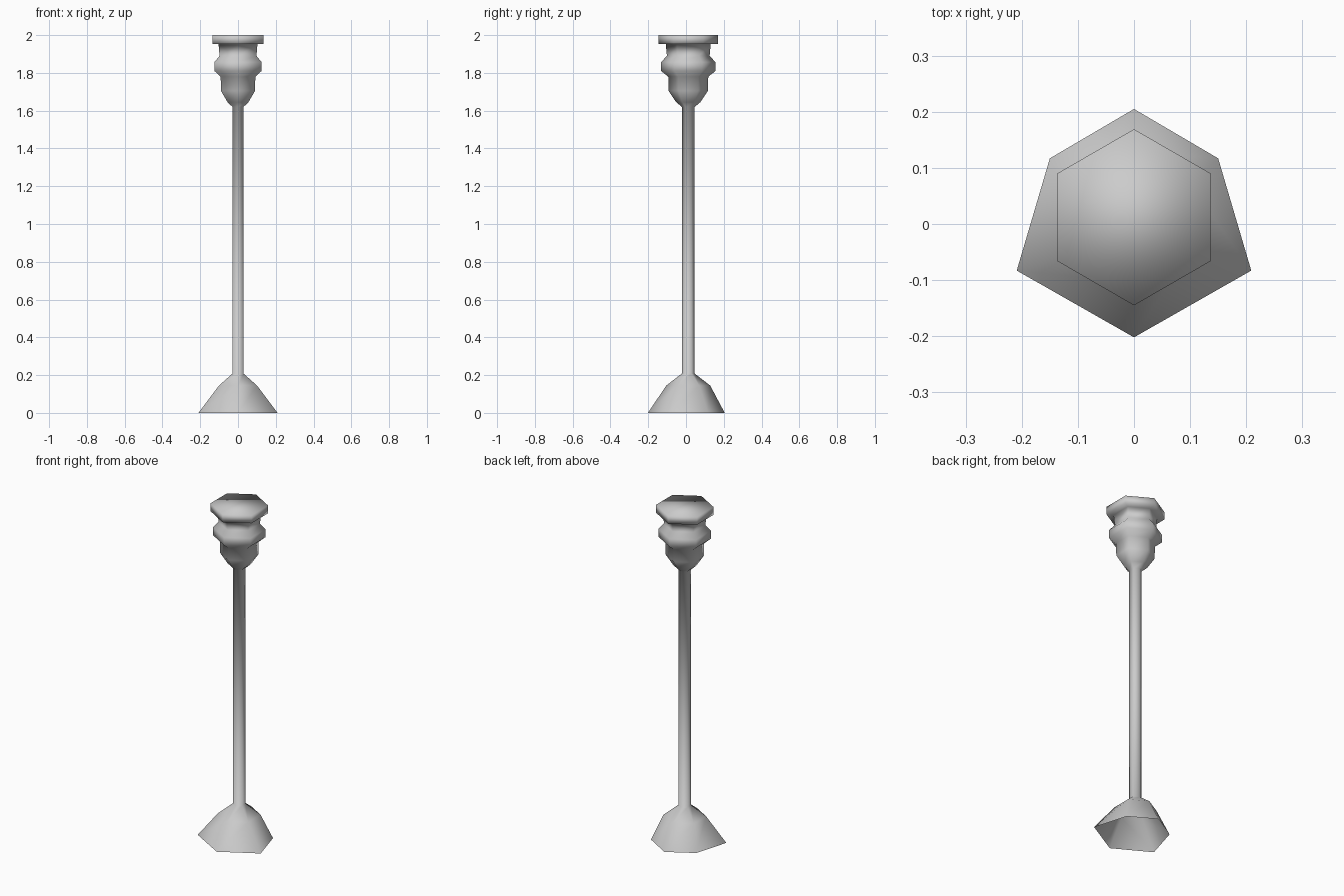
import bpy
from math import cos, sin, pi

cube = bpy.data.objects.get("Cube")
if cube:
    bpy.data.objects.remove(cube, do_unlink=True)

SIDES = 6
AXIS_Y = 0.012

# One plain grey finish
grey = bpy.data.materials.new("plain_grey")
grey.use_nodes = True
colour = (0.6, 0.6, 0.6, 1)
grey.diffuse_color = colour
grey.node_tree.nodes["Principled BSDF"].inputs["Base Color"].default_value = colour


def ring(radius, z):
    """Six-sided ring with a corner pointing to the back."""
    return [(radius * sin(2 * pi * i / SIDES),
             AXIS_Y + radius * cos(2 * pi * i / SIDES), z) for i in range(SIDES)]


def loft(name, rings, cap_top=False):
    """Join rings from bottom to top into one smooth skin."""
    verts = [v for r in rings for v in r]
    faces = []
    for k in range(len(rings) - 1):
        a, b = k * SIDES, (k + 1) * SIDES
        for i in range(SIDES):
            j = (i + 1) % SIDES
            faces.append((a + j, a + i, b + i, b + j))
    if cap_top:
        faces.append(tuple(reversed(range(len(verts) - SIDES, len(verts)))))
    mesh = bpy.data.meshes.new(name)
    mesh.from_pydata(verts, [], faces)
    mesh.materials.append(grey)
    mesh.shade_smooth()
    obj = bpy.data.objects.new(name, mesh)
    bpy.context.collection.objects.link(obj)
    return obj


# Flared foot, open underneath, with uneven ground corners
foot = [(0, 0.205, 0), (0.15, 0.117, 0), (0.209, -0.083, 0),
        (0, -0.202, 0), (-0.209, -0.083, 0), (-0.15, 0.117, 0)]

# Radius and height of each ring: foot shoulder, pole, bowl, collar, neck, cap
profile = [(0.116, 0.145), (0.034, 0.208), (0.034, 1.62), (0.064, 1.645),
           (0.104, 1.705), (0.106, 1.78), (0.144, 1.81), (0.144, 1.857),
           (0.113, 1.89), (0.119, 1.953), (0.157, 1.953), (0.157, 2.0)]

loft("lamp_post", [foot] + [ring(r, z) for r, z in profile], cap_top=True)
